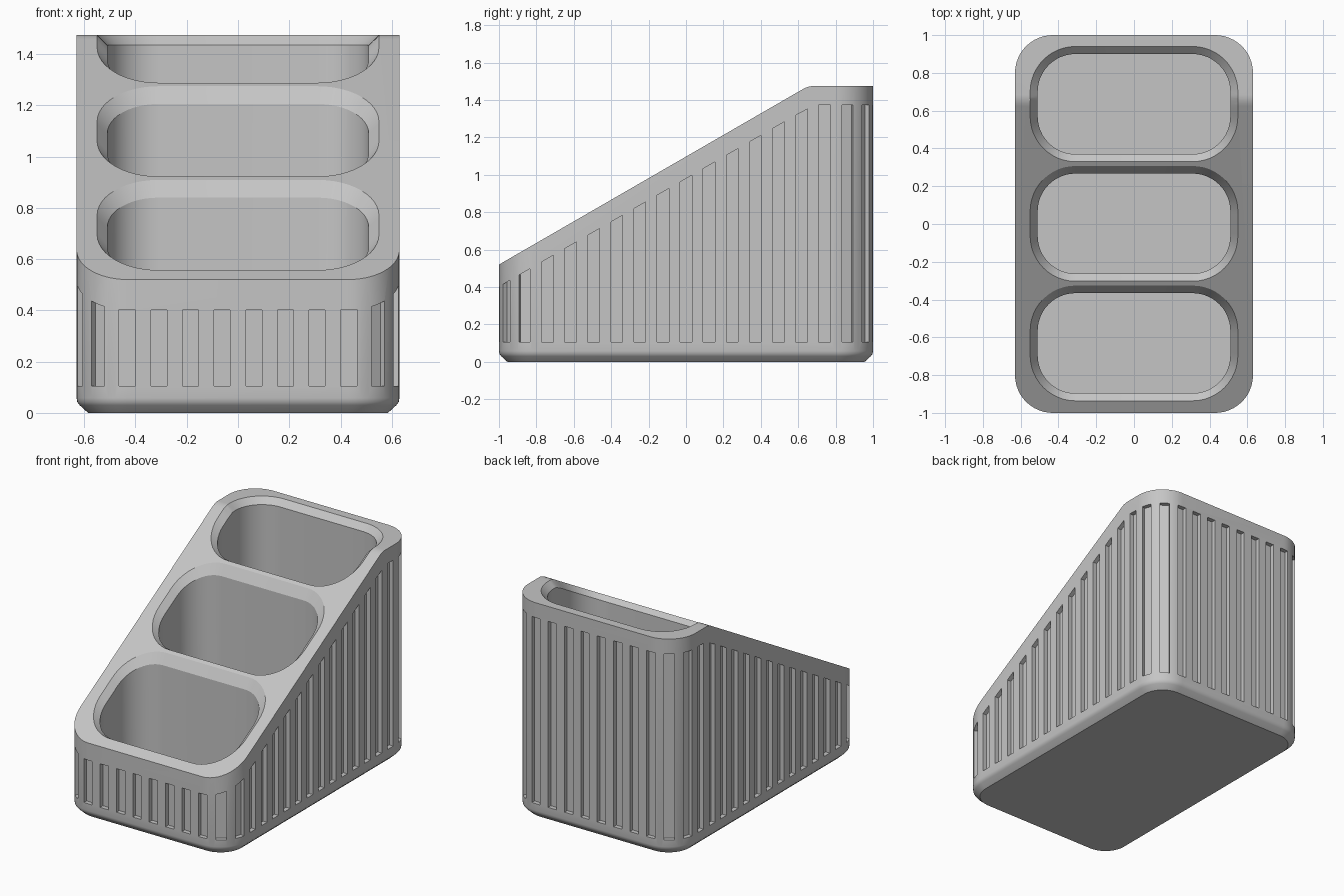
import bpy, bmesh, math

if "Cube" in bpy.data.objects:
    bpy.data.objects.remove(bpy.data.objects["Cube"])

HX, HY, R = 0.63, 1.0, 0.2        # body half sizes and corner radius
TOP, FOLD, BLEND = 1.475, 0.654, 0.03
SLOPE = math.tan(math.radians(30))


def top(y):
    """Height of the sloped, then flat, top face."""
    if y >= FOLD + BLEND:
        return TOP
    if y <= FOLD - BLEND:
        return TOP - SLOPE * (FOLD - y)
    return TOP - SLOPE * (FOLD + BLEND - y) ** 2 / (4 * BLEND)


def drop(y):
    """Vertical distance per unit of depth measured square to the top."""
    return 1.0 if y > FOLD else 1 / math.cos(math.radians(30))


def outline(hx, hy, r, cy=0.0, seg=12, side=1):
    """Rounded rectangle, counter-clockwise, with split long sides."""
    pts = []
    for q, (sx, sy) in enumerate([(1, 1), (-1, 1), (-1, -1), (1, -1)]):
        for i in range(seg + 1):
            a = (q + i / seg) * math.pi / 2
            pts.append((sx * (hx - r) + r * math.cos(a),
                        cy + sy * (hy - r) + r * math.sin(a)))
        if q % 2:
            x = sx * hx
            for i in range(1, side):
                pts.append((x, cy + sy * (hy - r) * (1 - 2 * i / side)))
    return pts


def finish(bm, name):
    bmesh.ops.recalc_face_normals(bm, faces=bm.faces)
    mesh = bpy.data.meshes.new(name)
    bm.to_mesh(mesh)
    bm.free()
    ob = bpy.data.objects.new(name, mesh)
    bpy.context.collection.objects.link(ob)
    return ob


def loft(name, loops):
    """Skin a stack of equal-length loops and cap both ends."""
    bm = bmesh.new()
    rings = [[bm.verts.new(p) for p in loop] for loop in loops]
    n = len(rings[0])
    for a, b in zip(rings, rings[1:]):
        for i in range(n):
            j = (i + 1) % n
            bm.faces.new((a[i], a[j], b[j], b[i]))
    bm.faces.new(rings[0][::-1])
    bm.faces.new(rings[-1])
    return finish(bm, name)


def boolean(target, cutter, operation):
    mod = target.modifiers.new(cutter.name, 'BOOLEAN')
    mod.operation, mod.solver, mod.object = operation, 'EXACT', cutter
    bpy.context.view_layer.objects.active = target
    bpy.ops.object.modifier_apply(modifier=mod.name)
    bpy.data.objects.remove(cutter)


# Body: rounded block with a softened bottom edge
def level(inset, z):
    return [(x, y, z) for x, y in outline(HX - inset, HY - inset, R - inset)]


body = loft("organizer_body", [level(0.045, 0), level(0.012, 0.03),
                               level(0.003, 0.042), level(0, 0.058), level(0, 2)])

# Slanted top: keep what lies under the side profile
ys = [-1.2] + [FOLD - BLEND + 2 * BLEND * i / 5 for i in range(6)] + [1.2]
profile = [(-1.2, -0.5)] + [(y, top(y)) for y in ys] + [(1.2, -0.5)]
wedge = loft("top_profile", [[(x, y, z) for y, z in profile] for x in (-1, 1)])
boolean(body, wedge, 'INTERSECT')

# Three pockets with a chamfered rim
for k in (-1, 0, 1):
    cy = 0.633 * k + 0.002

    def ring(grow, z_of):
        return [(x, y, z_of(y)) for x, y in
                outline(0.51 + grow, 0.265 + grow, 0.2 + grow, cy, 12, 8)]

    pocket = loft("pocket_cutter", [
        ring(0, lambda y: 0.1),
        ring(0, lambda y: top(y) - 0.04 * drop(y)),
        ring(0.06, lambda y: top(y) + 0.02 * drop(y)),
        ring(0.06, lambda y: 2.2)])
    boolean(body, pocket, 'DIFFERENCE')

# Vertical grooves spaced evenly around the outer wall
COUNT, WIDTH, DEPTH = 50, 0.063, 0.03
SX, SY, ARC = 2 * (HX - R), 2 * (HY - R), R * math.pi / 2
PERIMETER = 2 * (SX + SY) + 4 * ARC


def wall_point(s):
    """Point and outward angle at distance s from the front centre."""
    x, y, a = 0.0, -HY, -math.pi / 2
    for length, turn in [(SX / 2, 0), (ARC, 1), (SY, 0), (ARC, 1), (SX, 0),
                         (ARC, 1), (SY, 0), (ARC, 1), (SX / 2, 0)]:
        d = min(s, length)
        if turn:
            cx, cy = x - R * math.cos(a), y - R * math.sin(a)
            a += d / R
            x, y = cx + R * math.cos(a), cy + R * math.sin(a)
        else:
            x, y = x - d * math.sin(a), y + d * math.cos(a)
        s -= d
        if s <= 0:
            break
    return x, y, a


bm = bmesh.new()
for k in range(COUNT):
    x, y, a = wall_point((k + 0.5) * PERIMETER / COUNT)
    nx, ny = math.cos(a), math.sin(a)
    base = [(x + nx * d - ny * w, y + ny * d + nx * w)
            for d, w in [(-DEPTH, -WIDTH / 2), (0.03, -WIDTH / 2),
                         (0.03, WIDTH / 2), (-DEPTH, WIDTH / 2)]]
    low = [bm.verts.new((px, py, 0.105)) for px, py in base]
    high = [bm.verts.new((px, py, top(py) - 0.102 * drop(y))) for px, py in base]
    bm.faces.new(low[::-1])
    bm.faces.new(high)
    for i in range(4):
        j = (i + 1) % 4
        bm.faces.new((low[i], low[j], high[j], high[i]))
boolean(body, finish(bm, "groove_cutter"), 'DIFFERENCE')

# One plain grey, smooth with sharp edges kept
grey = bpy.data.materials.new("light_grey")
grey.diffuse_color = (0.56, 0.56, 0.56, 1)
grey.use_nodes = True
grey.node_tree.nodes["Principled BSDF"].inputs["Base Color"].default_value = grey.diffuse_color
body.data.materials.clear()
body.data.materials.append(grey)
for p in body.data.polygons:
    p.material_index = 0
bpy.ops.object.select_all(action='DESELECT')
body.select_set(True)
bpy.context.view_layer.objects.active = body
bpy.ops.object.shade_smooth_by_angle(angle=math.radians(28))
